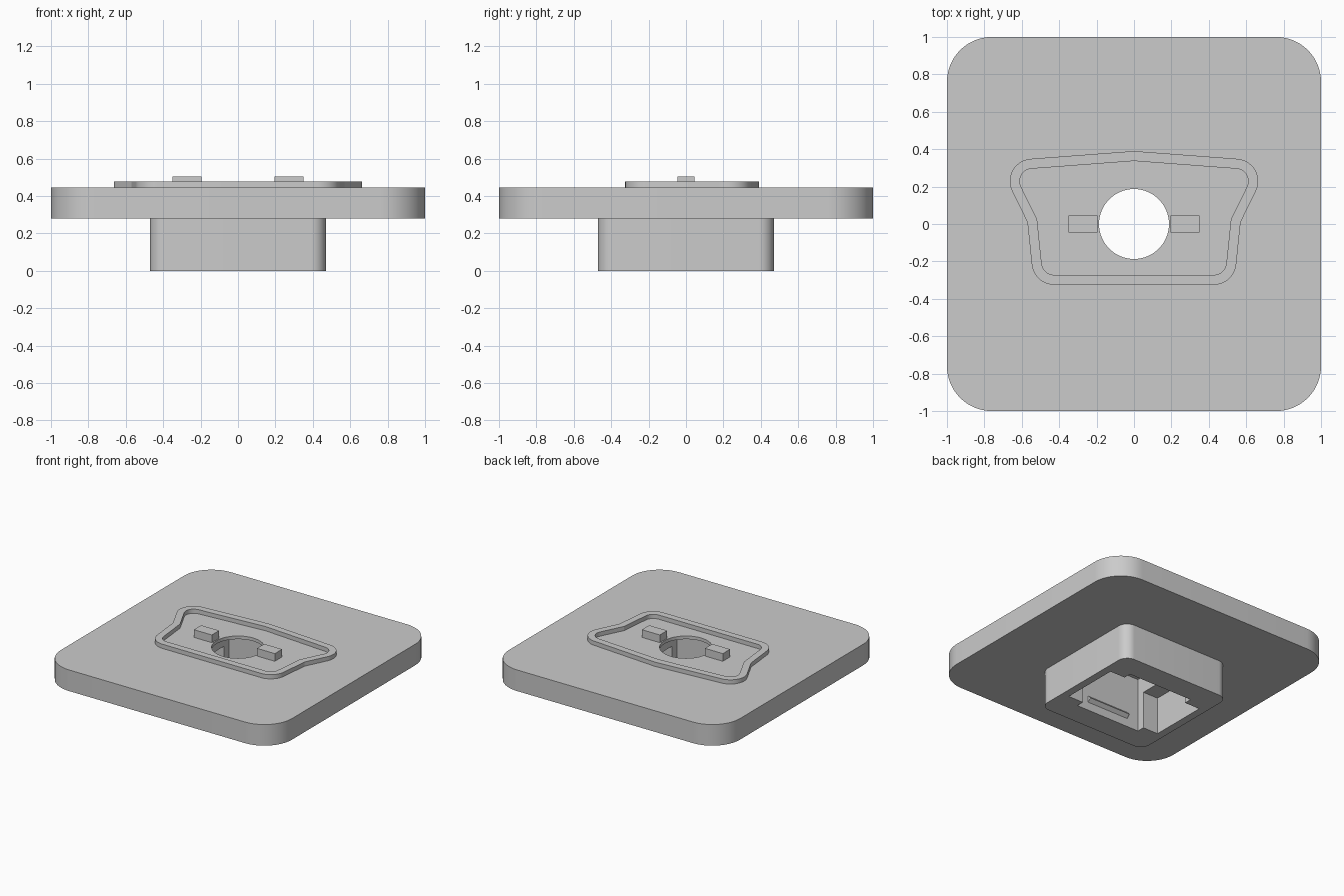
import bpy, bmesh, math
from mathutils import Vector

if "Cube" in bpy.data.objects:
    bpy.data.objects.remove(bpy.data.objects["Cube"], do_unlink=True)

grey = bpy.data.materials.new("light_grey")
grey.use_nodes = True
grey.diffuse_color = (0.6, 0.6, 0.6, 1)
grey.node_tree.nodes["Principled BSDF"].inputs["Base Color"].default_value = (0.6, 0.6, 0.6, 1)


def rounded(corners, radii, steps=14):
    """Counter-clockwise outline with each corner replaced by an arc."""
    pts = []
    n = len(corners)
    for i, r in enumerate(radii):
        p = Vector(corners[i])
        a = (Vector(corners[i - 1]) - p).normalized()
        b = (Vector(corners[(i + 1) % n]) - p).normalized()
        if r <= 0:
            pts.append(p)
            continue
        half = a.angle(b) / 2
        centre = p + (a + b).normalized() * (r / math.sin(half))
        start = p + a * (r / math.tan(half)) - centre
        sweep = math.pi - 2 * half
        for k in range(steps + 1):
            t = sweep * k / steps
            pts.append(centre + Vector((start.x * math.cos(t) - start.y * math.sin(t),
                                        start.x * math.sin(t) + start.y * math.cos(t))))
    return pts


def inset(corners, d):
    """Move every edge of a counter-clockwise outline inward by d."""
    out = []
    n = len(corners)
    for i in range(n):
        p = Vector(corners[i])
        e1 = (p - Vector(corners[i - 1])).normalized()
        e2 = (Vector(corners[(i + 1) % n]) - p).normalized()
        n1, n2 = Vector((-e1.y, e1.x)), Vector((-e2.y, e2.x))
        out.append(p + (n1 + n2) * (d / (1 + n1.dot(n2))))
    return out


def rect(x0, x1, y0, y1):
    return [Vector(c) for c in ((x0, y0), (x1, y0), (x1, y1), (x0, y1))]


def prism(name, outline, z0, z1):
    bm = bmesh.new()
    face = bm.faces.new([bm.verts.new((p.x, p.y, z0)) for p in outline])
    ext = bmesh.ops.extrude_face_region(bm, geom=[face])
    bmesh.ops.translate(bm, vec=(0, 0, z1 - z0),
                        verts=[g for g in ext["geom"] if isinstance(g, bmesh.types.BMVert)])
    bmesh.ops.recalc_face_normals(bm, faces=bm.faces)
    mesh = bpy.data.meshes.new(name)
    bm.to_mesh(mesh)
    bm.free()
    mesh.materials.append(grey)
    obj = bpy.data.objects.new(name, mesh)
    bpy.context.collection.objects.link(obj)
    return obj


def activate(obj):
    bpy.ops.object.select_all(action="DESELECT")
    obj.select_set(True)
    bpy.context.view_layer.objects.active = obj


def combine(obj, other, operation):
    activate(obj)
    mod = obj.modifiers.new("cut", "BOOLEAN")
    mod.operation, mod.solver, mod.object = operation, "EXACT", other
    bpy.ops.object.modifier_apply(modifier=mod.name)
    bpy.data.objects.remove(other, do_unlink=True)


def smooth(obj):
    activate(obj)
    bpy.ops.object.shade_smooth_by_angle(angle=math.radians(12))


TOP = 0.445

# Plate with the socket block underneath
body = prism("plate_and_socket", rounded(rect(-1, 1, -1, 1), [0.24] * 4), 0.28, TOP)
combine(body, prism("block", rounded(rect(-0.47, 0.47, -0.47, 0.47), [0.08] * 4), 0, 0.36), "UNION")

# Socket cavity: wide slot, deeper centre chamber and round through hole
circle = [Vector((0.187 * math.cos(k * math.tau / 64), 0.187 * math.sin(k * math.tau / 64)))
          for k in range(64)]
combine(body, prism("slot", rect(-0.41, 0.41, -0.23, 0.23), -0.1, 0.29), "DIFFERENCE")
combine(body, prism("chamber", rect(-0.28, 0.28, -0.29, 0.29), -0.1, 0.42), "DIFFERENCE")
combine(body, prism("hole", circle, 0.2, 0.6), "DIFFERENCE")
smooth(body)

# Raised rim following a flared outline
right = [(0.535, -0.325), (0.57, 0.01), (0.73, 0.335)]
left = [(-x, y) for x, y in reversed(right)]
outline = right + [(0, 0.39)] + left
radii = [0.12, 0, 0.12, 0, 0.12, 0, 0.12]
rim = prism("raised_rim", rounded(outline, radii), TOP - 0.01, 0.478)
inner = rounded(inset(outline, 0.053), [max(r - 0.053, 0) for r in radii])
combine(rim, prism("rim_cutter", inner, 0.3, 0.6), "DIFFERENCE")
smooth(rim)

# Mirrored pairs: stop tabs beside the hole, snap ridges inside the chamber
for side, sx in (("left", 1), ("right", -1)):
    xs = sorted((sx * 0.195, sx * 0.35))
    prism(side + "_tab", rect(xs[0], xs[1], -0.045, 0.045), TOP - 0.01, 0.505)
for side, sy in (("front", -1), ("back", 1)):
    tri = [Vector((sy * y, z)) for y, z in ((0.295, 0.06), (0.265, 0.09), (0.295, 0.12))]
    ridge = prism(side + "_snap_ridge", tri, -0.18, 0.18)
    for v in ridge.data.vertices:
        v.co = (v.co.z, v.co.x, v.co.y)
